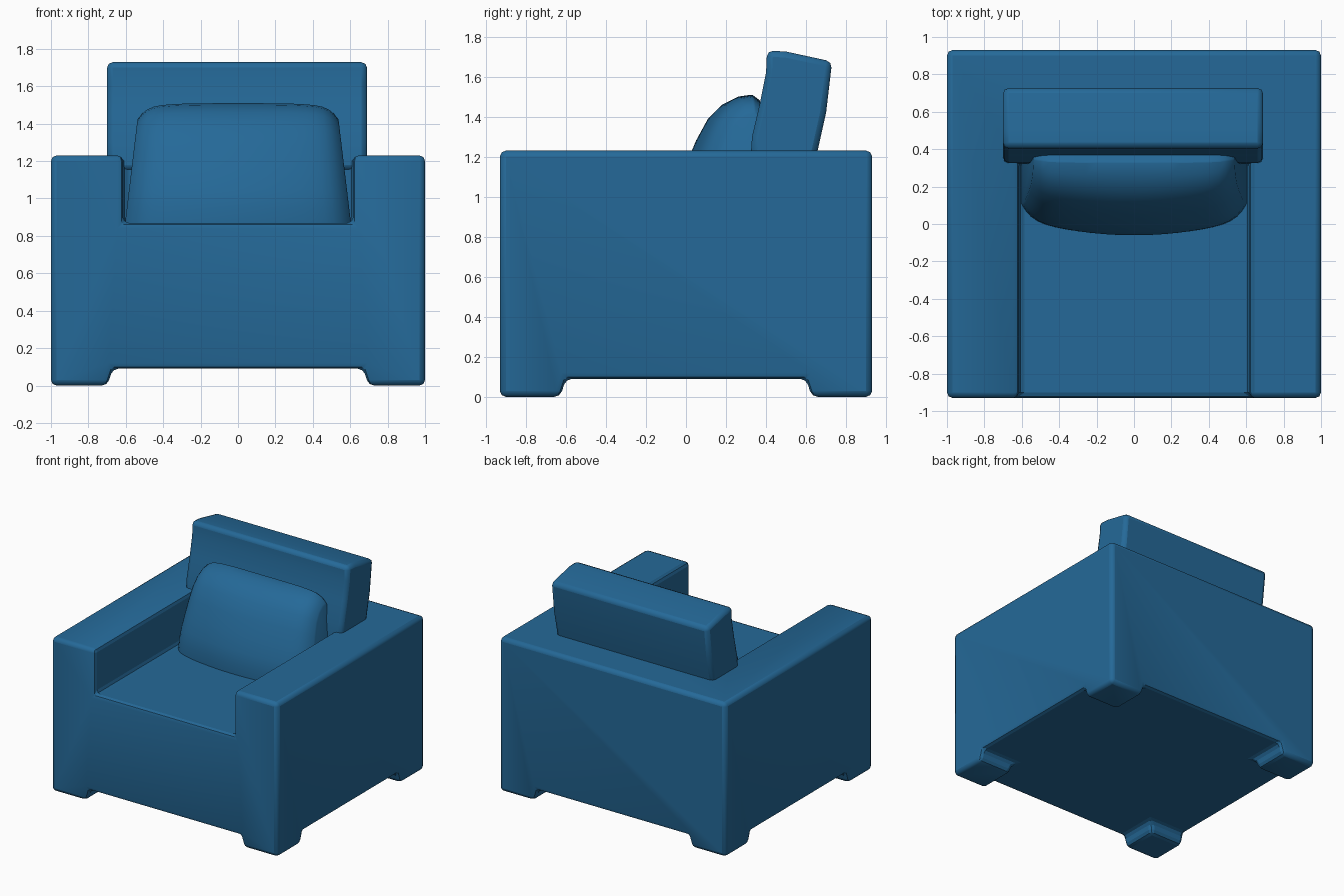
import bpy, bmesh
from mathutils import Vector

cube = bpy.data.objects.get("Cube")
if cube:
    bpy.data.objects.remove(cube, do_unlink=True)

blue = bpy.data.materials.new("blue_fabric")
blue.use_nodes = True
COLOR = (0.018, 0.141, 0.314, 1)
blue.diffuse_color = COLOR
blue.node_tree.nodes["Principled BSDF"].inputs["Base Color"].default_value = COLOR


def make_object(name, bm):
    bmesh.ops.recalc_face_normals(bm, faces=bm.faces)
    mesh = bpy.data.meshes.new(name)
    bm.to_mesh(mesh)
    bm.free()
    mesh.materials.append(blue)
    obj = bpy.data.objects.new(name, mesh)
    bpy.context.collection.objects.link(obj)
    return obj


def prism(name, profile, start, end, axis):
    """Extrude a (horizontal, z) profile along x or y."""
    bm = bmesh.new()
    place = (lambda h, z: (start, h, z)) if axis == "x" else (lambda h, z: (h, start, z))
    face = bm.faces.new([bm.verts.new(place(h, z)) for h, z in profile])
    shift = Vector((1, 0, 0) if axis == "x" else (0, 1, 0)) * (end - start)
    out = bmesh.ops.extrude_face_region(bm, geom=[face])["geom"]
    bmesh.ops.translate(bm, vec=shift, verts=[g for g in out if isinstance(g, bmesh.types.BMVert)])
    # The starting face stays as the second end cap
    if not face.is_valid:
        bmesh.ops.holes_fill(bm, edges=bm.edges)
    return make_object(name, bm)


def soften(obj, width, segments):
    bevel = obj.modifiers.new("soft_edges", "BEVEL")
    bevel.width = width
    bevel.segments = segments
    bevel.limit_method = "ANGLE"
    bevel.angle_limit = 0.5


def smooth(obj, angle):
    bpy.ops.object.select_all(action="DESELECT")
    obj.select_set(True)
    bpy.context.view_layer.objects.active = obj
    bpy.ops.object.shade_smooth_by_angle(angle=angle)


def box_profile(half, low, high, flare=0.0):
    return [(-half - flare, low), (half + flare, low), (half, high), (-half, high)]


# Body: one block with arms, back, seat recess and corner feet
body = prism("chair_body", box_profile(1.0, 0, 1.23), -0.93, 0.93, "y")
cutters = [
    prism("seat_cutter", box_profile(0.615, 0.87, 1.6), -1.2, 0.34, "y"),
    prism("underside_cutter_front", box_profile(0.67, -0.1, 0.09, 0.06), -1.2, 1.2, "y"),
    prism("underside_cutter_side", box_profile(0.6, -0.1, 0.09, 0.06), -1.2, 1.2, "x"),
]
for cutter in cutters:
    cutter.hide_render = True
    cutter.hide_viewport = True
    cut = body.modifiers.new("cut", "BOOLEAN")
    cut.operation = "DIFFERENCE"
    cut.solver = "EXACT"
    cut.object = cutter
soften(body, 0.03, 2)
smooth(body, 0.6)

# Headrest: leaning bolster on the back
headrest = prism("headrest", [
    (0.32, 1.15), (0.33, 1.3), (0.37, 1.47), (0.40, 1.62), (0.405, 1.73),
    (0.5, 1.725), (0.73, 1.675), (0.70, 1.42), (0.64, 1.15)], -0.7, 0.69, "x")
soften(headrest, 0.03, 2)
smooth(headrest, 0.6)

# Cushion: puffed section lofted across the seat, thinner towards its ends
SECTION = [(-0.06, 0.86), (-0.06, 0.95), (-0.04, 1.05), (0.0, 1.16), (0.05, 1.28),
           (0.11, 1.39), (0.18, 1.46), (0.26, 1.5), (0.33, 1.51), (0.37, 1.48), (0.37, 0.86)]
BACK, BASE, STEPS = 0.37, 0.86, 24
bm = bmesh.new()
rings = []
for i in range(STEPS + 1):
    u = 2 * i / STEPS - 1
    u = u * (1.5 - 0.5 * u * u)
    thick = 1 - 0.2 * u ** 2 - 0.2 * u ** 12
    tall = 1 - 0.04 * u ** 4 - 0.1 * u ** 16
    ring = []
    for y, z in SECTION:
        rise = (z - BASE) * tall
        half = 0.605 - 0.12 * rise
        ring.append(bm.verts.new((u * half, BACK - (BACK - y) * thick, BASE + rise)))
    rings.append(ring)
for a, b in zip(rings, rings[1:]):
    for j in range(len(a)):
        k = (j + 1) % len(a)
        bm.faces.new((a[j], a[k], b[k], b[j]))
bm.faces.new(rings[0])
bm.faces.new(rings[-1])
cushion = make_object("back_cushion", bm)
soften(cushion, 0.03, 2)
smooth(cushion, 0.8)
